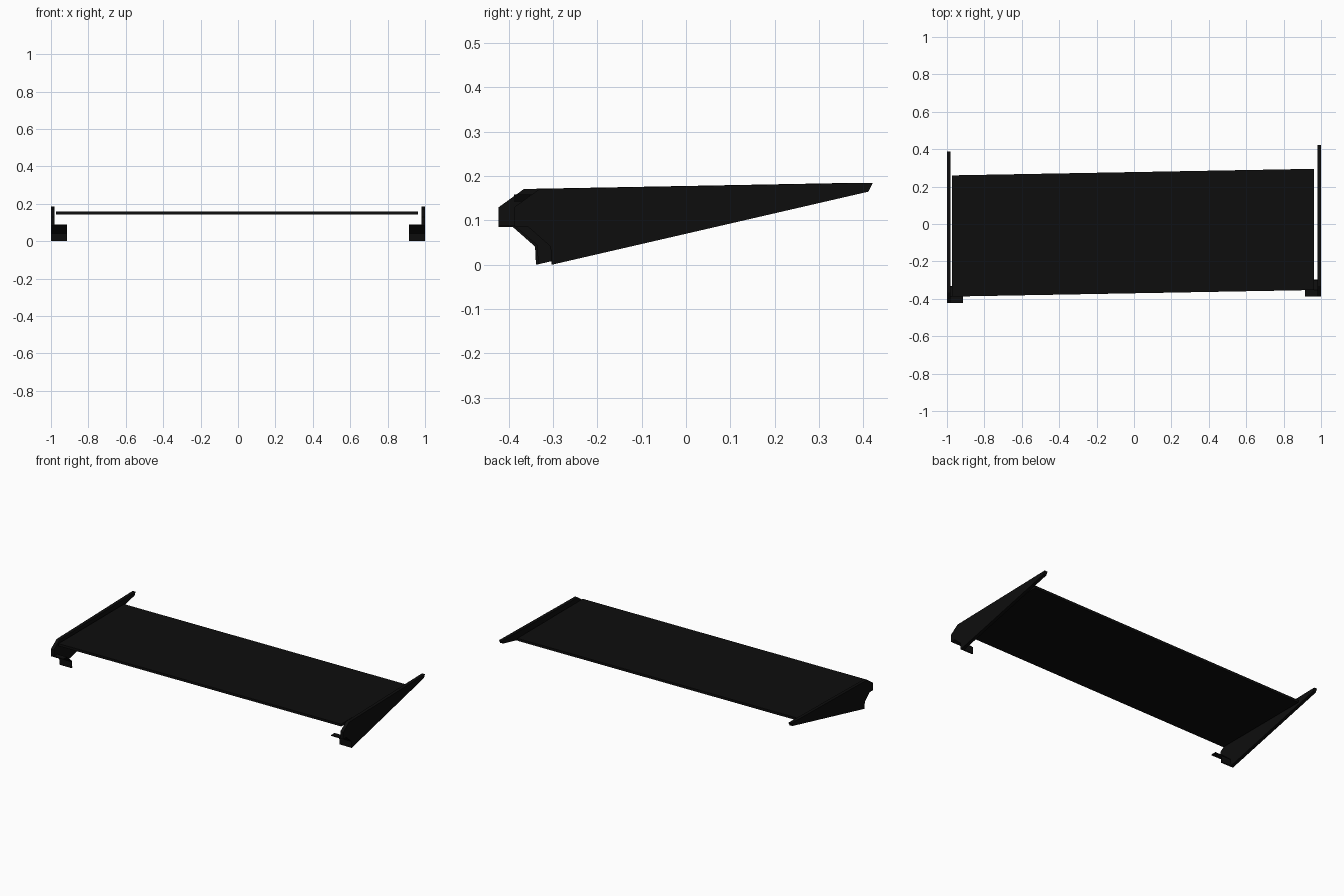
import bpy, bmesh

if "Cube" in bpy.data.objects:
    bpy.data.objects.remove(bpy.data.objects["Cube"])

black = bpy.data.materials.new("matte_black")
black.diffuse_color = (0.004, 0.004, 0.004, 1)
black.use_nodes = True
black.node_tree.nodes["Principled BSDF"].inputs["Base Color"].default_value = black.diffuse_color


def prism(name, outline, offset):
    """Extrude a flat outline of 3D points along offset into a closed solid."""
    bm = bmesh.new()
    face = bm.faces.new([bm.verts.new(p) for p in outline])
    ext = bmesh.ops.extrude_face_region(bm, geom=[face], use_keep_orig=True)
    verts = [g for g in ext["geom"] if isinstance(g, bmesh.types.BMVert)]
    bmesh.ops.translate(bm, verts=verts, vec=offset)
    bmesh.ops.recalc_face_normals(bm, faces=bm.faces)
    mesh = bpy.data.meshes.new(name)
    bm.to_mesh(mesh)
    bm.free()
    mesh.materials.append(black)
    obj = bpy.data.objects.new(name, mesh)
    bpy.context.collection.objects.link(obj)
    return obj


# Side profile (y, z), and the bent strip that follows its lower front edge
front_edge = [(-0.405, 0.085), (-0.373, 0.085), (-0.323, 0.041), (-0.321, 0.0)]
plate = front_edge + [(0.394, 0.165), (0.404, 0.185), (-0.348, 0.171), (-0.405, 0.13)]
strip = front_edge + [(-0.315, 0.002), (-0.317, 0.044), (-0.370, 0.090), (-0.405, 0.090)]

# The two ends sit slightly staggered front to back
for side, label, shift in ((-1, "left", -0.0175), (1, "right", 0.0175)):
    prism(label + "_end_plate", [(side, y + shift, z) for y, z in plate],
          (-side * 0.02, 0, 0))
    prism(label + "_mounting_flange", [(side * 0.98, y + shift, z) for y, z in strip],
          (-side * 0.065, 0, 0))

# Flat skewed main board
prism("wing_board", [(-0.972, -0.388, 0.143), (0.962, -0.353, 0.143),
                     (0.962, 0.295, 0.143), (-0.972, 0.26, 0.143)], (0, 0, 0.015))
